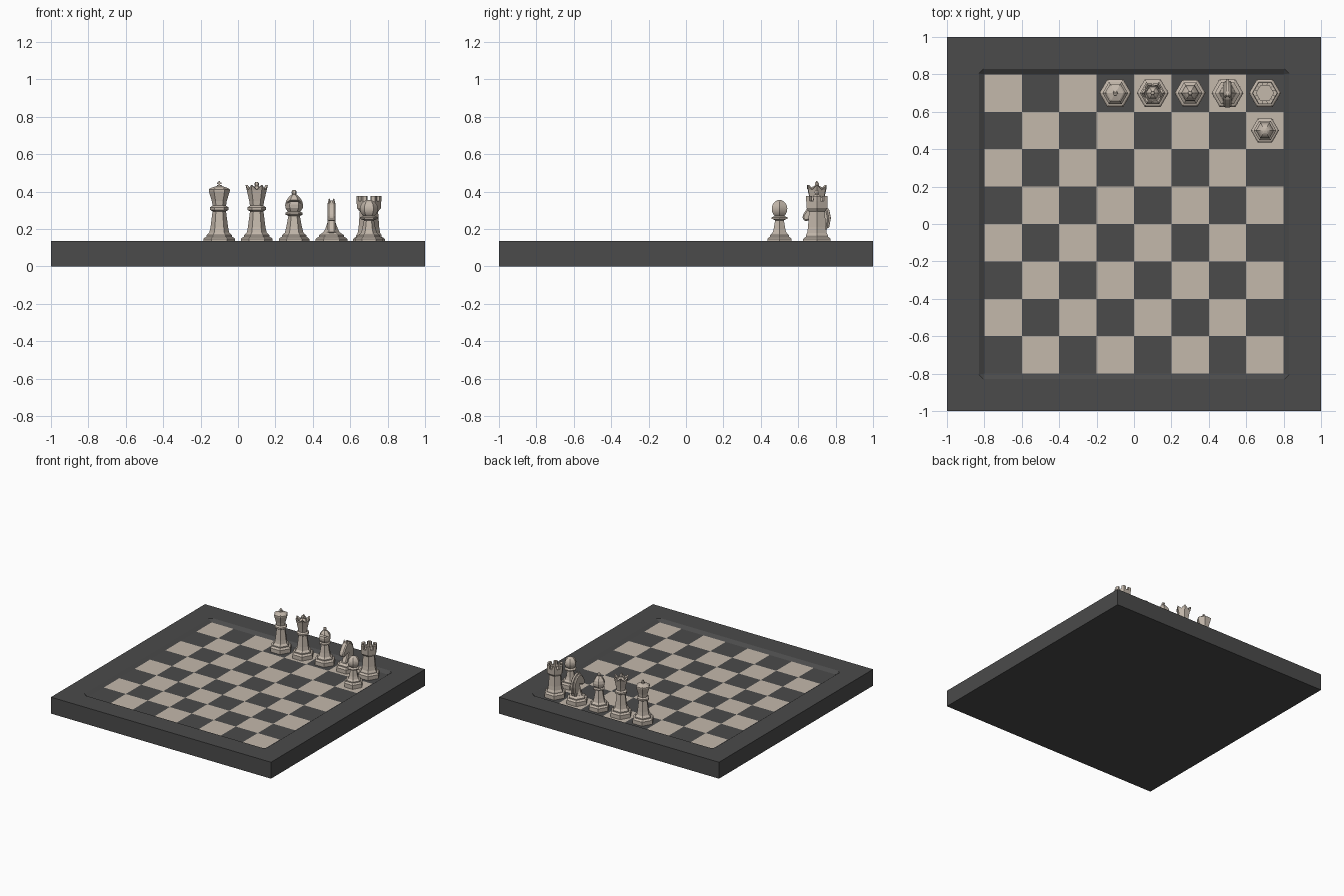
import bpy, bmesh
from math import cos, sin, pi, radians
from mathutils import Matrix, Vector

if "Cube" in bpy.data.objects:
    bpy.data.objects.remove(bpy.data.objects["Cube"])

FLOOR, TOP = 0.115, 0.135


def material(name, rgb):
    m = bpy.data.materials.new(name)
    m.diffuse_color = (*rgb, 1)
    m.use_nodes = True
    m.node_tree.nodes["Principled BSDF"].inputs["Base Color"].default_value = m.diffuse_color
    return m


dark = material("dark_wood", (0.07, 0.07, 0.07))
light = material("light_wood", (0.55, 0.48, 0.41))


def finish(bm, name, mat, loc=(0, 0, 0)):
    bmesh.ops.recalc_face_normals(bm, faces=bm.faces)
    me = bpy.data.meshes.new(name)
    bm.to_mesh(me)
    bm.free()
    ob = bpy.data.objects.new(name, me)
    ob.location = loc
    me.materials.append(mat)
    bpy.context.collection.objects.link(ob)
    return ob


def hexpt(r, k, z):
    return Vector((r * cos(k * pi / 3), r * sin(k * pi / 3), z))


def lathe(bm, profile):
    """Six-sided turned solid from (radius, height) points."""
    rings = [[bm.verts.new(hexpt(r, k, z)) for k in range(6)] for r, z in profile]
    for a, b in zip(rings, rings[1:]):
        for k in range(6):
            j = (k + 1) % 6
            bm.faces.new((a[k], a[j], b[j], b[k]))
    bm.faces.new(rings[0][::-1])
    bm.faces.new(rings[-1])


def corner_teeth(bm, r_out, r_in, r_top, z, tip, edge, span):
    """Angled blocks on the six corners: battlements or crown points."""
    for k in range(6):
        rows = []
        for r, top in ((r_out, False), (r_in, False), (r_out + r_top, True), (r_in + r_top, True)):
            zt, ze = (z + tip, z + edge) if top else (z, z)
            c = hexpt(r, k, zt)
            sides = [hexpt(r, k, ze).lerp(hexpt(r, k + d, ze), span) for d in (-1, 1)]
            rows.append([bm.verts.new(p) for p in (sides[0], c, sides[1])])
        o, i, ot, it = rows
        for a, b in ((o, ot), (i, it), (o, i), (ot, it)):
            for n in (0, 1):
                bm.faces.new((a[n], a[n + 1], b[n + 1], b[n]))
        for n in (0, 2):
            bm.faces.new((o[n], ot[n], it[n], i[n]))


def box(bm, size, loc, tilt=0):
    bmesh.ops.create_cube(bm, size=1, matrix=Matrix.Translation(loc)
                          @ Matrix.Rotation(tilt, 4, 'X') @ Matrix.Diagonal((*size, 1)))


def base(r):
    """Shared stepped foot of a piece."""
    return [(r, FLOOR), (r, 0.147), (r * 0.9, 0.155), (r * 0.8, 0.158), (r * 0.8, 0.167)]


def ball(r, zc, start=-60, end=80, steps=8):
    return [(r * cos(radians(start + (end - start) * i / steps)),
             zc + r * sin(radians(start + (end - start) * i / steps))) for i in range(steps + 1)]


# Board frame with chamfered, sloping recess
bm = bmesh.new()
signs = [(-1, -1), (1, -1), (1, 1), (-1, 1)]
bot = [bm.verts.new((x, y, 0)) for x, y in signs]
out = [bm.verts.new((x, y, TOP)) for x, y in signs]
inner = [bm.verts.new((x * 0.8, y * 0.8, FLOOR)) for x, y in signs]
lip = []
for i, (x, y) in enumerate(signs):
    pair = [(x * 0.83, y * 0.805), (x * 0.805, y * 0.83)]
    lip.append([bm.verts.new((*p, TOP)) for p in (pair if i % 2 == 0 else pair[::-1])])
bm.faces.new(bot[::-1])
for i in range(4):
    j = (i + 1) % 4
    bm.faces.new((bot[i], bot[j], out[j], out[i]))
    bm.faces.new((out[i], out[j], lip[j][0], lip[i][1]))
    bm.faces.new((out[i], lip[i][1], lip[i][0]))
    bm.faces.new((lip[i][1], lip[j][0], inner[j], inner[i]))
    bm.faces.new((lip[i][0], lip[i][1], inner[i]))
finish(bm, "board_frame", dark)

# Chequered field
bm = bmesh.new()
bmesh.ops.create_grid(bm, x_segments=8, y_segments=8, size=0.8)
for f in bm.faces:
    c = f.calc_center_median()
    f.material_index = (int((c.x + 0.8) / 0.2) + int((c.y + 0.8) / 0.2)) % 2
field = finish(bm, "board_squares", dark, (0, 0, FLOOR))
field.data.materials.append(light)

# King
bm = bmesh.new()
lathe(bm, base(0.085) + [(0.053, 0.182), (0.047, 0.21), (0.036, 0.295), (0.05, 0.303), (0.05, 0.316),
                         (0.036, 0.325), (0.04, 0.35), (0.056, 0.402), (0.056, 0.412),
                         (0.045, 0.42), (0.014, 0.43), (0.012, 0.436)])
box(bm, (0.008, 0.008, 0.026), (0, 0, 0.443))
box(bm, (0.024, 0.008, 0.008), (0, 0, 0.444))
finish(bm, "king", light, (-0.1, 0.7, 0))

# Queen
bm = bmesh.new()
lathe(bm, base(0.085) + [(0.053, 0.182), (0.047, 0.21), (0.036, 0.295), (0.05, 0.303), (0.05, 0.316),
                         (0.036, 0.325), (0.04, 0.35), (0.054, 0.412), (0.04, 0.412),
                         (0.036, 0.405), (0.024, 0.42), (0.01, 0.43)] + ball(0.013, 0.44, -40, 80, 5))
corner_teeth(bm, 0.054, 0.042, 0.006, 0.41, 0.026, 0.003, 0.45)
finish(bm, "queen", light, (0.1, 0.7, 0))

# Bishop with tilted slot
bm = bmesh.new()
lathe(bm, base(0.082) + [(0.05, 0.18), (0.042, 0.21), (0.031, 0.27), (0.046, 0.277), (0.046, 0.287),
                         (0.034, 0.293), (0.046, 0.312), (0.048, 0.33), (0.042, 0.352),
                         (0.027, 0.373), (0.011, 0.386)] + ball(0.014, 0.396, -30, 80, 5))
bishop = finish(bm, "bishop", light, (0.3, 0.7, 0))
bm = bmesh.new()
box(bm, (0.2, 0.07, 0.01), (0, -0.04, 0.354), radians(-30))
cutter = finish(bm, "slot_cutter", light, (0.3, 0.7, 0))
cutter.hide_render = True
mod = bishop.modifiers.new("slot", 'BOOLEAN')
mod.operation, mod.object, mod.solver = 'DIFFERENCE', cutter, 'EXACT'
bpy.context.view_layer.objects.active = bishop
bpy.ops.object.modifier_apply(modifier="slot")
bpy.data.objects.remove(cutter)

# Rook with battlements
bm = bmesh.new()
lathe(bm, base(0.085) + [(0.06, 0.18), (0.055, 0.21), (0.049, 0.293), (0.064, 0.312),
                         (0.066, 0.35), (0.046, 0.35), (0.046, 0.335)])
corner_teeth(bm, 0.066, 0.046, 0, 0.349, 0.027, 0.027, 0.32)
finish(bm, "rook", light, (0.7, 0.7, 0))

# Pawn
bm = bmesh.new()
lathe(bm, base(0.075) + [(0.044, 0.178), (0.036, 0.2), (0.027, 0.247), (0.048, 0.255), (0.048, 0.263),
                         (0.028, 0.27)] + ball(0.048, 0.308, -52, 85, 10))
finish(bm, "pawn", light, (0.7, 0.5, 0))


# Knight: turned foot plus extruded side profiles
def slab(name, pts, half, bevel):
    bm = bmesh.new()
    f = bm.faces.new([bm.verts.new((-half, y, z)) for y, z in pts])
    ext = bmesh.ops.extrude_face_region(bm, geom=[f])["geom"]
    bmesh.ops.translate(bm, vec=(2 * half, 0, 0), verts=[v for v in ext if isinstance(v, bmesh.types.BMVert)])
    if bm.faces and not any(len(x.verts) > 4 and x.calc_center_median().x < 0 for x in bm.faces):
        bm.faces.new([v for v in f.verts])
    ob = finish(bm, name, light, (0.5, 0.7, 0))
    m = ob.modifiers.new("soft_edges", 'BEVEL')
    m.width, m.segments = bevel, 1
    return ob


bm = bmesh.new()
lathe(bm, base(0.085) + [(0.05, 0.178), (0.045, 0.182)])
finish(bm, "knight_foot", light, (0.5, 0.7, 0))
slab("knight_body", [(-0.045, 0.175), (-0.042, 0.195), (-0.025, 0.225), (-0.014, 0.257), (-0.035, 0.25),
                     (-0.06, 0.24), (-0.076, 0.252), (-0.076, 0.275), (-0.052, 0.312), (-0.03, 0.338),
                     (0.0, 0.345), (0.03, 0.33), (0.055, 0.3), (0.064, 0.26), (0.058, 0.215),
                     (0.046, 0.175)], 0.022, 0.008)
slab("knight_mane", [(-0.025, 0.335), (-0.012, 0.352), (0.015, 0.348), (0.045, 0.33), (0.067, 0.3),
                     (0.075, 0.26), (0.066, 0.21), (0.05, 0.2), (0.05, 0.26), (0.03, 0.31)], 0.009, 0.002)
bm = bmesh.new()
for s in (-1, 1):
    bmesh.ops.create_cone(bm, cap_ends=True, segments=4, radius1=0.01, radius2=0.002, depth=0.034,
                          matrix=Matrix.Translation((s * 0.012, -0.018, 0.347)))
finish(bm, "knight_ears", light, (0.5, 0.7, 0))
# Chest flare joining body to foot
bm = bmesh.new()
lathe(bm, [(0.045, 0.18), (0.034, 0.2), (0.022, 0.235)])
finish(bm, "knight_chest", light, (0.5, 0.7, 0))
